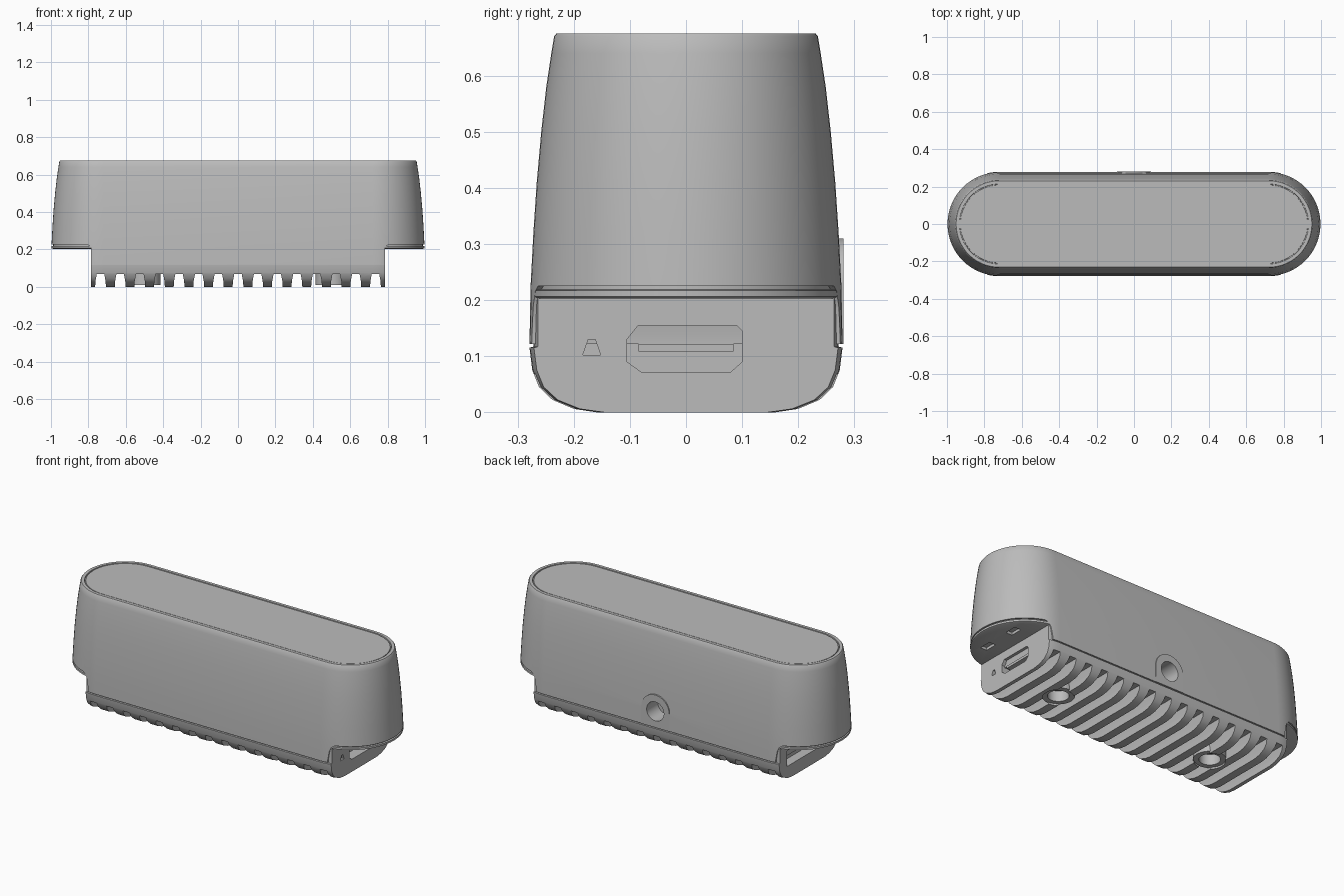
import bpy, bmesh, math
from mathutils import Matrix

cube = bpy.data.objects.get("Cube")
if cube:
    bpy.data.objects.remove(cube, do_unlink=True)

grey = bpy.data.materials.new("grey plastic")
grey.use_nodes = True
COLOUR = (0.5, 0.5, 0.5, 1)
grey.diffuse_color = COLOUR
grey.node_tree.nodes["Principled BSDF"].inputs["Base Color"].default_value = COLOUR

STRAIGHT = 0.72   # half length of the straight sides
END = 0.785       # x of the base end walls


def finish(bm, name):
    bmesh.ops.recalc_face_normals(bm, faces=bm.faces)
    mesh = bpy.data.meshes.new(name)
    bm.to_mesh(mesh)
    bm.free()
    mesh.materials.append(grey)
    obj = bpy.data.objects.new(name, mesh)
    bpy.context.collection.objects.link(obj)
    return obj


def stadium_loft(name, profile, steps=32):
    """Closed loft of stadium rings; profile is (height, radius) pairs."""
    bm = bmesh.new()
    rings = []
    for z, r in profile:
        ring = []
        for side in (1, -1):
            for i in range(steps + 1):
                a = math.pi * (i / steps - 0.5)
                ring.append(bm.verts.new((side * (STRAIGHT + r * math.cos(a)),
                                          side * r * math.sin(a), z)))
        rings.append(ring)
    n = len(rings[0])
    for low, high in zip(rings, rings[1:]):
        for i in range(n):
            j = (i + 1) % n
            bm.faces.new((low[i], low[j], high[j], high[i]))
    bm.faces.new(rings[0])
    bm.faces.new(rings[-1])
    return finish(bm, name)


def prism(name, points, start, end, axis="y"):
    """Extrude a (horizontal, z) outline along y or x."""
    bm = bmesh.new()
    place = (lambda p, d: (p[0], d, p[1])) if axis == "y" else (lambda p, d: (d, p[0], p[1]))
    a = [bm.verts.new(place(p, start)) for p in points]
    b = [bm.verts.new(place(p, end)) for p in points]
    bm.faces.new(a)
    bm.faces.new(b)
    for i in range(len(a)):
        j = (i + 1) % len(a)
        bm.faces.new((a[i], a[j], b[j], b[i]))
    return finish(bm, name)


def box(name, x, y, z):
    return prism(name, [(x[0], z[0]), (x[1], z[0]), (x[1], z[1]), (x[0], z[1])], *y)


def cylinder(name, radius, depth, centre, axis="z"):
    bm = bmesh.new()
    turn = Matrix.Rotation(math.pi / 2, 4, "X") if axis == "y" else Matrix()
    bmesh.ops.create_cone(bm, cap_ends=True, segments=32, radius1=radius, radius2=radius,
                          depth=depth, matrix=Matrix.Translation(centre) @ turn)
    return finish(bm, name)


def boolean(obj, cutters, operation="DIFFERENCE"):
    bpy.context.view_layer.objects.active = obj
    for cutter in cutters:
        mod = obj.modifiers.new("cut", "BOOLEAN")
        mod.operation, mod.solver, mod.object = operation, "EXACT", cutter
        bpy.ops.object.modifier_apply(modifier=mod.name)
        bpy.data.objects.remove(cutter, do_unlink=True)


def tripod_hole():
    return cylinder("hole_cutter", 0.055, 0.2, (0, 0.28, 0.215), "y")


# Tapering outer shell with a thin lip and groove around the top panel
shell = stadium_loft("shell", [
    (0.122, 0.279), (0.225, 0.277), (0.32, 0.272), (0.41, 0.266), (0.5, 0.258),
    (0.58, 0.249), (0.64, 0.24), (0.67, 0.235), (0.675, 0.231), (0.675, 0.214),
    (0.668, 0.213), (0.668, 0.209), (0.673, 0.208)])
notch = [(0.762, 0), (0.766, 0.14), (0.775, 0.19), (0.787, 0.215), (0.805, 0.225),
         (1.2, 0.225), (1.2, 0)]
boolean(shell, [prism("notch_cutter", [(s * x, z) for x, z in notch], -0.5, 0.5)
                for s in (1, -1)] + [tripod_hole()])

# Thin rim under the overhanging ends
rim = stadium_loft("lower_rim", [(0.203, 0.27), (0.206, 0.277), (0.217, 0.277),
                                 (0.219, 0.268), (0.23, 0.268)])
boolean(rim, [tripod_hole()] + [
    box("pocket_cutter", (0.86, 0.9), (y - 0.035, y + 0.035), (0.15, 0.218))
    for y in (-0.1, 0.1)])

# Base with rounded lower edges, cropped flat at both ends
base = stadium_loft("finned_base", [
    (0, 0.16), (0.006, 0.2), (0.022, 0.238), (0.045, 0.262), (0.075, 0.274),
    (0.115, 0.279), (0.117, 0.272), (0.205, 0.272)])
boolean(base, [box("crop", (-END, END), (-0.5, 0.5), (-0.1, 0.5))], "INTERSECT")

# Cooling slots running front to back
PITCH = 0.105
for i in range(-7, 8):
    x = i * PITCH
    slot = [(x - 0.03, -0.02), (x - 0.027, 0.03), (x - 0.02, 0.068),
            (x + 0.02, 0.068), (x + 0.027, 0.03), (x + 0.03, -0.02)]
    boolean(base, [prism("slot_cutter", slot, -0.5, 0.5)])

# Connector opening and small hole on one end, wide recess on the other
port = [(-0.105, 0.09), (-0.08, 0.072), (0.08, 0.072), (0.1, 0.09),
        (0.1, 0.145), (0.09, 0.155), (-0.085, 0.155), (-0.105, 0.13)]
pinhole = [(-0.184, 0.102), (-0.152, 0.102), (-0.162, 0.13), (-0.174, 0.13)]
recess = [(-0.2, 0.075), (0.2, 0.075), (0.2, 0.165), (-0.2, 0.165)]
boolean(base, [prism("port_cutter", port, 0.72, 0.9, "x"),
               prism("pinhole_cutter", pinhole, 0.74, 0.9, "x"),
               prism("recess_cutter", recess, -0.9, -0.73, "x"), tripod_hole()])

# Connector tongue inside the opening
tongue = box("connector_tongue", (0.71, 0.77), (-0.085, 0.085), (0.108, 0.122))

# Hollow screw bosses between the fins
bosses = []
for side, label in ((1, "left"), (-1, "right")):
    boss = cylinder(label + "_screw_boss", 0.085, 0.085, (side * 0.5, 0, 0.0525))
    boolean(boss, [cylinder("bore_cutter", 0.055, 0.1, (side * 0.5, 0, 0.02))])
    boolean(base, [cylinder("bore_cutter", 0.08, 0.1, (side * 0.5, 0, 0.02))])
    bosses.append(boss)

# Arched mounting plate with a round socket on the back
arch = [(0.09, 0.122)] + [(0.09 * math.cos(math.pi * i / 24),
                          0.22 + 0.09 * math.sin(math.pi * i / 24)) for i in range(25)]
arch.append((-0.09, 0.122))
plate = prism("mount_plate", arch, 0.24, 0.281)
boolean(plate, [tripod_hole()])

# Smooth curved walls, keeping edges sharp
bpy.ops.object.select_all(action="DESELECT")
for obj in [shell, rim, base, plate] + bosses:
    obj.select_set(True)
bpy.context.view_layer.objects.active = shell
bpy.ops.object.shade_smooth_by_angle(angle=math.radians(30))
